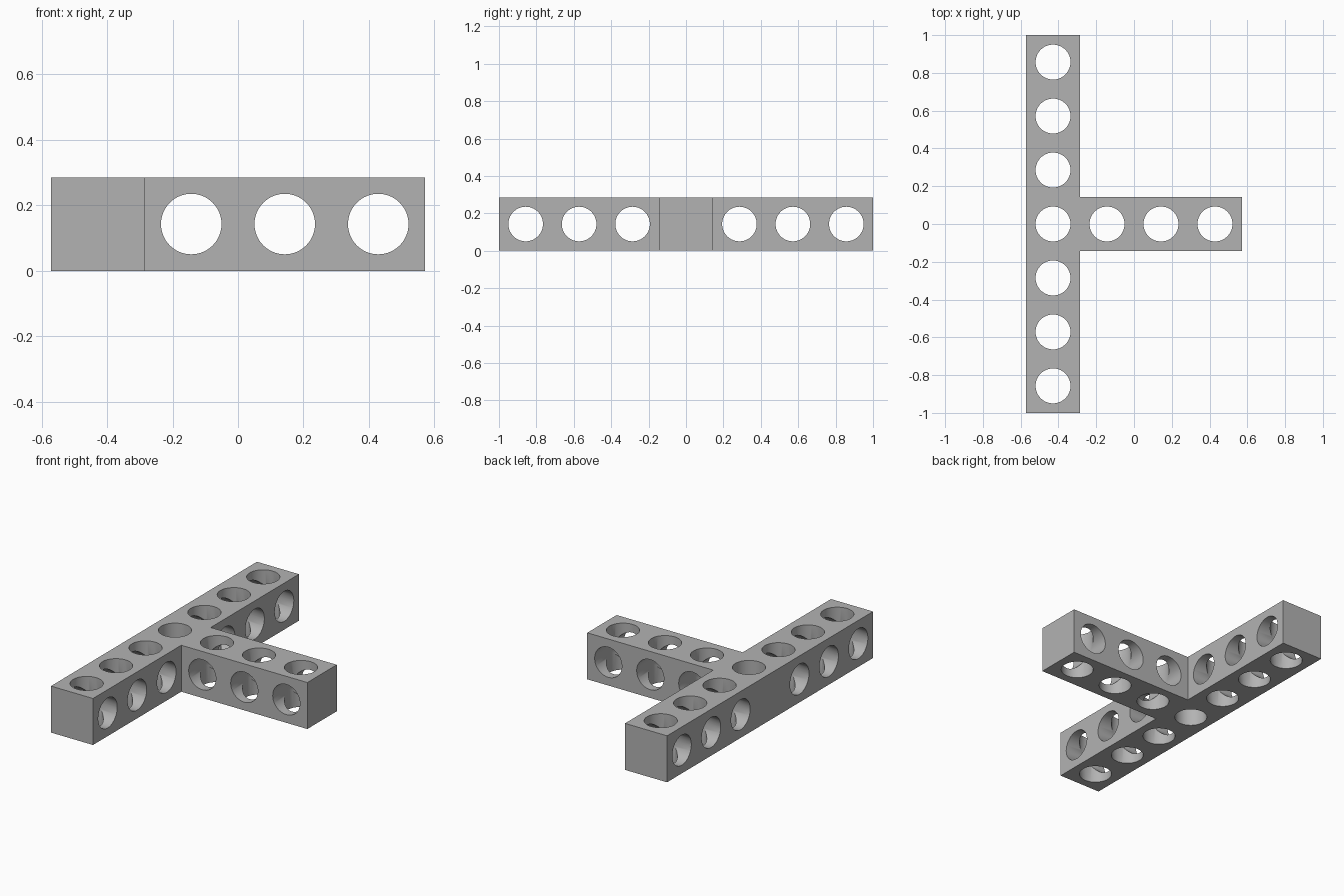
import bpy
import bmesh
from math import pi, radians
from mathutils import Matrix, Vector

if "Cube" in bpy.data.objects:
    bpy.data.objects.remove(bpy.data.objects["Cube"], do_unlink=True)

UNIT = 2 / 7            # one grid cell of the beam
HALF = UNIT / 2
RADIUS = 0.0925         # hole radius
BAR_X = -1.5 * UNIT     # centre line of the long bar

grey = bpy.data.materials.new("plain grey")
grey.use_nodes = True
colour = (0.45, 0.45, 0.45, 1)
grey.diffuse_color = colour
grey.node_tree.nodes["Principled BSDF"].inputs["Base Color"].default_value = colour


def add_object(name, bm):
    bmesh.ops.recalc_face_normals(bm, faces=bm.faces)
    mesh = bpy.data.meshes.new(name)
    bm.to_mesh(mesh)
    bm.free()
    mesh.materials.append(grey)
    obj = bpy.data.objects.new(name, mesh)
    bpy.context.collection.objects.link(obj)
    return obj


def hole_cutter(name, centres, axis):
    """A row of cylinders along one axis, used to drill holes."""
    bm = bmesh.new()
    turn = {"X": Matrix.Rotation(pi / 2, 4, "Y"),
            "Y": Matrix.Rotation(pi / 2, 4, "X"),
            "Z": Matrix.Identity(4)}[axis]
    for x, y in centres:
        bmesh.ops.create_cone(bm, cap_ends=True, segments=64, radius1=RADIUS,
                              radius2=RADIUS, depth=UNIT * 1.3,
                              matrix=Matrix.Translation((x, y, HALF)) @ turn)
    obj = add_object(name, bm)
    obj.hide_render = True
    return obj


# T-shaped beam, extruded from its plan outline
left, inner, right = BAR_X - HALF, BAR_X + HALF, 2 * UNIT
outline = [(left, -1), (inner, -1), (inner, -HALF), (right, -HALF),
           (right, HALF), (inner, HALF), (inner, 1), (left, 1)]
bm = bmesh.new()
base = bm.faces.new([bm.verts.new((x, y, 0)) for x, y in outline])
top = bmesh.ops.extrude_face_region(bm, geom=[base], use_keep_orig=True)
bmesh.ops.translate(bm, vec=Vector((0, 0, UNIT)),
                    verts=[v for v in top["geom"] if isinstance(v, bmesh.types.BMVert)])
beam = add_object("t_beam", bm)

# Holes: every cell vertically, each free cell sideways
bar = [(BAR_X, i * UNIT) for i in range(-3, 4)]
arm = [(BAR_X + i * UNIT, 0) for i in range(1, 4)]
cutters = [hole_cutter("vertical_holes", bar + arm, "Z"),
           hole_cutter("bar_side_holes", [c for c in bar if c[1] != 0], "X"),
           hole_cutter("arm_side_holes", arm, "Y")]

bpy.ops.object.select_all(action="DESELECT")
beam.select_set(True)
bpy.context.view_layer.objects.active = beam
for cutter in cutters:
    drill = beam.modifiers.new(cutter.name, "BOOLEAN")
    drill.operation = "DIFFERENCE"
    drill.solver = "EXACT"
    drill.object = cutter
    bpy.ops.object.modifier_apply(modifier=drill.name)
    bpy.data.objects.remove(cutter, do_unlink=True)

bpy.ops.object.shade_smooth_by_angle(angle=radians(30))
